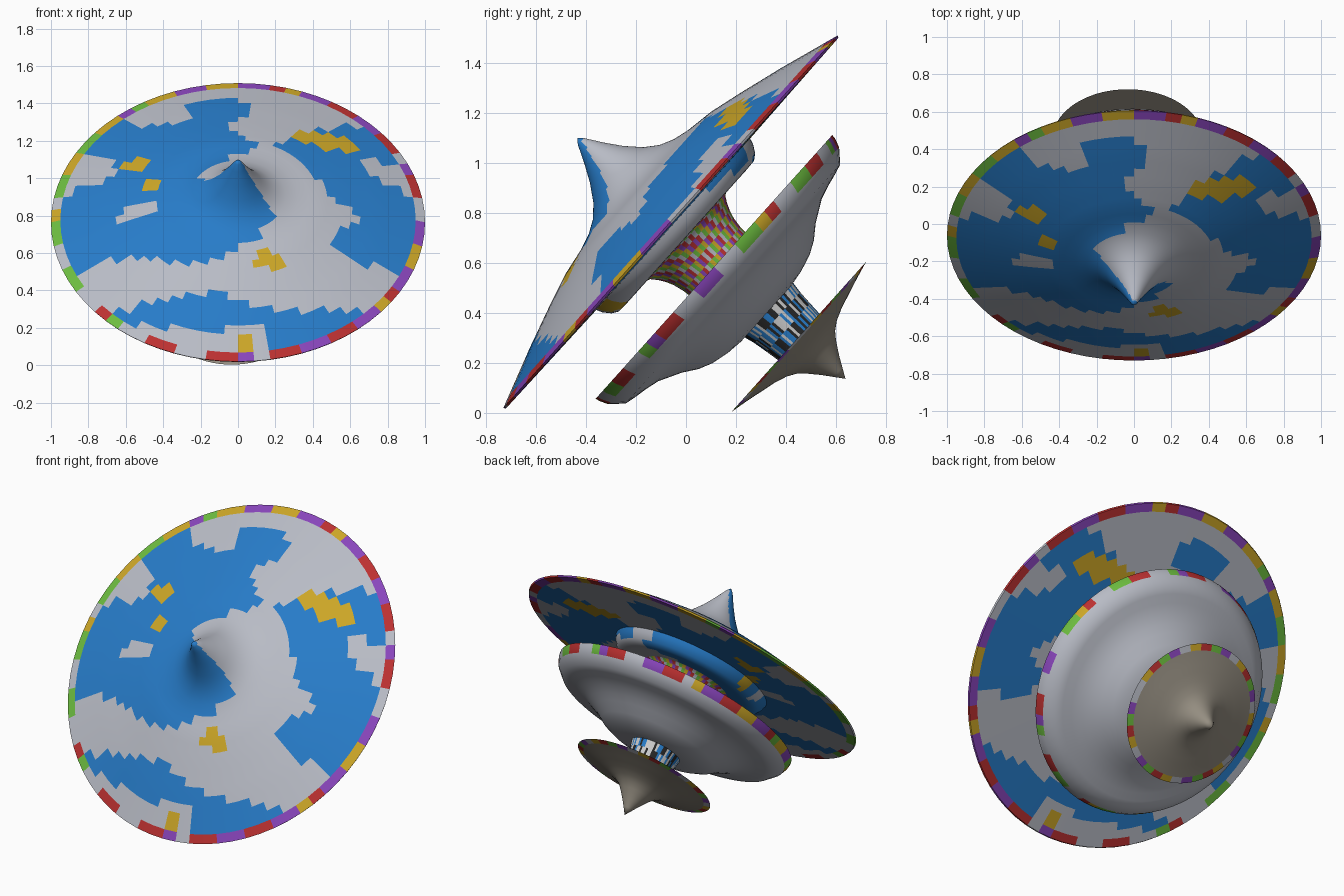
import bpy, bmesh, math, random
from mathutils import Matrix, Vector, noise

if "Cube" in bpy.data.objects:
    bpy.data.objects.remove(bpy.data.objects["Cube"])

random.seed(4)
SEGS = 72
CENTRE = Vector((0, -0.06, 0.762))
TILT = Matrix.Translation(CENTRE) @ Matrix.Rotation(math.radians(48.1), 4, 'X')


def mat(name, rgb):
    m = bpy.data.materials.new(name)
    m.diffuse_color = (*rgb, 1)
    m.use_nodes = True
    m.node_tree.nodes["Principled BSDF"].inputs["Base Color"].default_value = m.diffuse_color
    return m


SKY = mat("sky_blue", (0.02, 0.2, 0.58))
CLOUD = mat("cloud_grey", (0.48, 0.5, 0.56))
GOLD = mat("gold", (0.6, 0.38, 0.02))
STONE = mat("stone", (0.3, 0.27, 0.22))
RIM = [CLOUD, GOLD, mat("red", (0.5, 0.03, 0.03)),
       mat("green", (0.15, 0.5, 0.05)), mat("purple", (0.25, 0.06, 0.5))]
POST = [mat("black", (0.02, 0.02, 0.02)), mat("white", (0.6, 0.6, 0.6)), SKY]


def refine(profile, step):
    """Split long profile segments so that colours can vary along them."""
    out = [profile[0]]
    for (r0, z0), (r1, z1) in zip(profile, profile[1:]):
        n = max(1, round(math.hypot(r1 - r0, z1 - z0) / step))
        out += [(r0 + (r1 - r0) * i / n, z0 + (z1 - z0) * i / n) for i in range(1, n + 1)]
    return out


def lathe(name, profile, mats, paint, shift=(0, 0), step=0.05):
    """Spin an (r, z) profile round the tilted axis; paint picks a face material."""
    bm = bmesh.new()
    rings = []
    for r, z in refine(profile, step):
        if r < 1e-5:
            rings.append([bm.verts.new((shift[0], shift[1], z))] * SEGS)
        else:
            rings.append([bm.verts.new((shift[0] + r * math.cos(2 * math.pi * k / SEGS),
                                        shift[1] + r * math.sin(2 * math.pi * k / SEGS), z))
                          for k in range(SEGS)])
    for a, b in zip(rings, rings[1:]):
        for k in range(SEGS):
            j = (k + 1) % SEGS
            quad = list(dict.fromkeys((a[k], a[j], b[j], b[k])))
            f = bm.faces.new(quad)
            p = f.calc_center_median() - Vector((*shift, 0))
            f.material_index = paint(math.hypot(p.x, p.y), p, k)
    bmesh.ops.recalc_face_normals(bm, faces=bm.faces)
    me = bpy.data.meshes.new(name)
    bm.to_mesh(me)
    bm.free()
    for m in mats:
        me.materials.append(m)
    ob = bpy.data.objects.new(name, me)
    bpy.context.collection.objects.link(ob)
    ob.matrix_world = TILT
    bpy.context.view_layer.objects.active = ob
    ob.select_set(True)
    bpy.ops.object.shade_smooth_by_angle(angle=math.radians(40))
    ob.select_set(False)


def sky_paint(r, p, k):
    if r > 0.93:
        return 1 + (k // 2 * 7 + k // 5) % 5
    if noise.noise(Vector((p.x * 3, p.y * 5, 7))) > 0.5:
        return 2
    return 1 if noise.noise(Vector((p.x * 1.6, p.y * 3, 3))) > 0.05 else 0


def mid_paint(r, p, k):
    return (k // 2 * 3 + k // 5) % 5 if r > 0.68 and p.z > -0.29 else 0


# Large upper disc with pointed crown and stepped collar below
lathe("upper_disc",
      [(0, 0.503), (0.018, 0.484), (0.058, 0.412), (0.1, 0.345), (0.15, 0.282), (0.2, 0.24),
       (0.255, 0.213), (0.32, 0.195), (0.435, 0.176), (0.566, 0.14), (0.75, 0.085), (1.0, 0.003),
       (0.995, -0.006), (0.46, -0.012), (0.452, -0.035), (0.43, -0.066), (0.405, -0.083),
       (0.36, -0.085), (0.255, -0.078), (0, -0.078)],
      [SKY] + RIM, sky_paint)

# Flared neck between the upper and middle discs
lathe("neck",
      [(0, -0.076), (0.255, -0.077), (0.225, -0.09), (0.207, -0.115), (0.191, -0.145),
       (0.18, -0.175), (0.171, -0.22), (0.169, -0.255), (0, -0.255)],
      RIM, lambda r, p, k: (k * 3 + int(-p.z * 60) * 2) % 5)

# Middle disc, stepped bowl underside
lathe("middle_disc",
      [(0, -0.247), (0.708, -0.247), (0.705, -0.265), (0.69, -0.3), (0.642, -0.349),
       (0.6, -0.36), (0.55, -0.37), (0.49, -0.386), (0.4, -0.434), (0.345, -0.474),
       (0.29, -0.5), (0.22, -0.518), (0.15, -0.527), (0, -0.527)],
      RIM, mid_paint, shift=(-0.008, -0.018))

# Short post under the middle disc
lathe("lower_post",
      [(0, -0.52), (0.147, -0.52), (0.137, -0.57), (0.13, -0.63), (0.124, -0.69), (0, -0.69)],
      POST, lambda r, p, k: random.randrange(3), shift=(-0.028, 0))

# Small bottom disc tapering to a spike
lathe("bottom_disc",
      [(0, -0.686), (0.404, -0.686), (0.33, -0.703), (0.25, -0.724), (0.2, -0.737),
       (0.15, -0.756), (0.115, -0.778), (0.09, -0.805), (0.053, -0.855), (0, -0.937)],
      [STONE] + RIM, lambda r, p, k: 1 + (k // 2) % 5 if r > 0.385 else 0, shift=(-0.033, 0))
